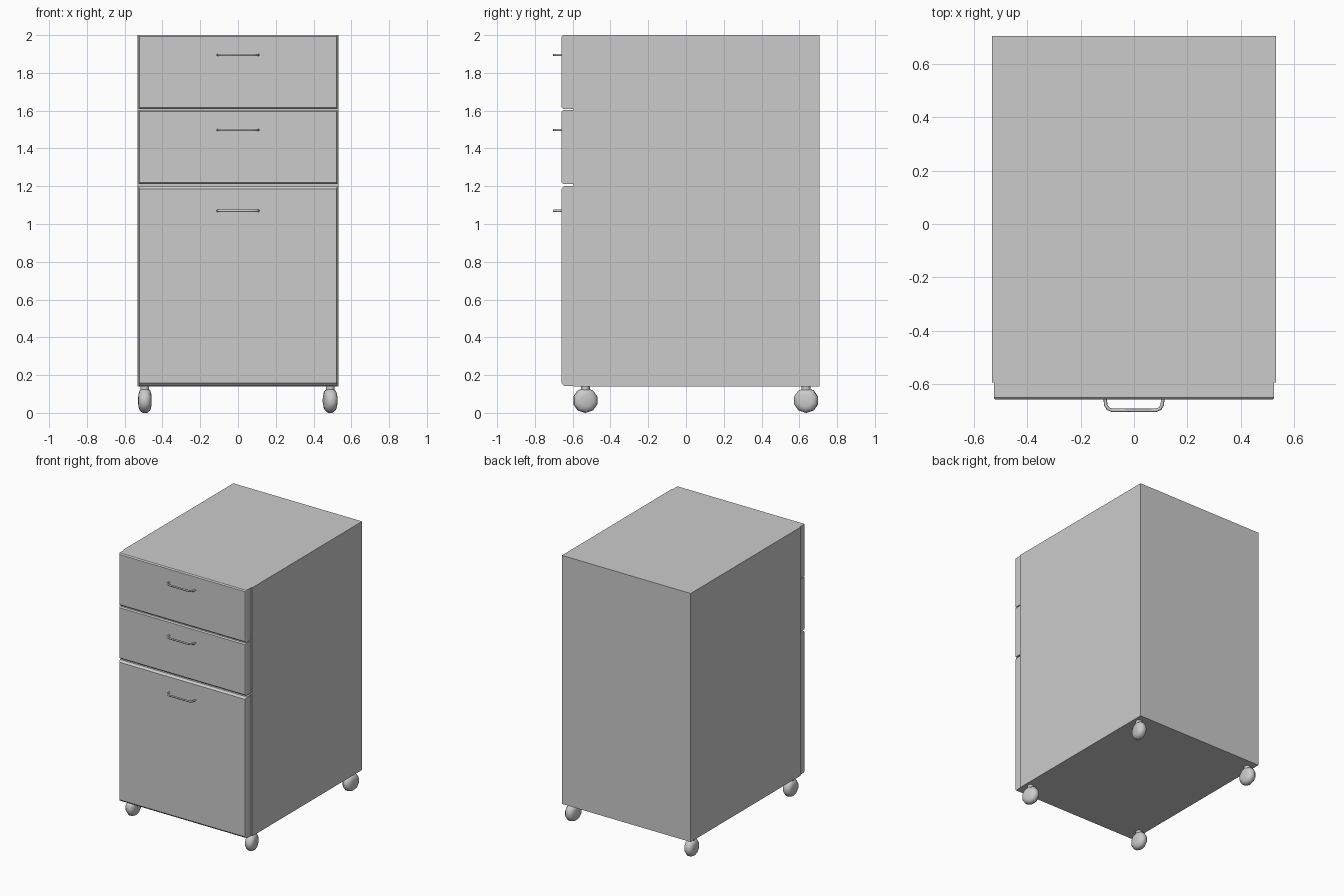
import bpy, bmesh, math
from mathutils import Matrix, Vector

if "Cube" in bpy.data.objects:
    bpy.data.objects.remove(bpy.data.objects["Cube"])


def add_mesh(name, bm):
    bmesh.ops.recalc_face_normals(bm, faces=bm.faces)
    mesh = bpy.data.meshes.new(name)
    bm.to_mesh(mesh)
    bm.free()
    obj = bpy.data.objects.new(name, mesh)
    bpy.context.collection.objects.link(obj)
    return obj


def box(name, lo, hi):
    lo, hi = Vector(lo), Vector(hi)
    bm = bmesh.new()
    bmesh.ops.create_cube(bm, size=1)
    bmesh.ops.scale(bm, vec=hi - lo, verts=bm.verts)
    bmesh.ops.translate(bm, vec=(lo + hi) / 2, verts=bm.verts)
    return add_mesh(name, bm)


def loft(bm, rings):
    """Skin equal-length rings of points and cap both ends."""
    loops = [[bm.verts.new(p) for p in ring] for ring in rings]
    n = len(loops[0])
    for a, b in zip(loops, loops[1:]):
        for i in range(n):
            j = (i + 1) % n
            bm.faces.new((a[i], a[j], b[j], b[i]))
    bm.faces.new(loops[0])
    bm.faces.new(loops[-1])


def drawer_front(name, z0, z1, chamfer):
    # Panel with chamfered front edges
    def ring(y, dx, dz):
        x = 0.526 - dx
        return [(-x, y, z0 + dz), (x, y, z0 + dz), (x, y, z1 - dz), (-x, y, z1 - dz)]
    bm = bmesh.new()
    loft(bm, [ring(-0.594, 0, 0), ring(-0.659 + chamfer, 0, 0),
              ring(-0.659, 0.005, chamfer)])
    return add_mesh(name, bm)


def handle(name, z):
    # Bent rod pull
    curve = bpy.data.curves.new(name, 'CURVE')
    curve.dimensions = '3D'
    curve.bevel_depth = 0.0065
    curve.bevel_resolution = 1
    curve.use_fill_caps = True
    half = [(0.108, -0.655), (0.106, -0.679), (0.098, -0.692), (0.083, -0.699)]
    path = [(-x, y) for x, y in half] + half[::-1]
    spline = curve.splines.new('POLY')
    spline.points.add(len(path) - 1)
    for point, (x, y) in zip(spline.points, path):
        point.co = (x, y, z, 1)
    obj = bpy.data.objects.new(name, curve)
    bpy.context.collection.objects.link(obj)


def caster(name, x, y, yaw):
    # Faceted barrel wheel lathed around its axle, plus a short stem
    profile = [(-0.034, 0.032), (-0.028, 0.053), (-0.012, 0.066),
               (0.012, 0.066), (0.028, 0.053), (0.034, 0.032)]
    sides = 10
    bm = bmesh.new()
    loft(bm, [[(u, r * math.sin(math.tau * i / sides), r * math.cos(math.tau * i / sides))
               for i in range(sides)] for u, r in profile])
    bmesh.ops.rotate(bm, matrix=Matrix.Rotation(yaw, 3, 'Z'), verts=bm.verts)
    bmesh.ops.translate(bm, vec=(x, y, 0.066), verts=bm.verts)
    bmesh.ops.create_cone(bm, cap_ends=True, segments=10, radius1=0.024, radius2=0.024,
                          depth=0.04, matrix=Matrix.Translation((x, y, 0.122)))
    obj = add_mesh(name, bm)
    bpy.ops.object.select_all(action='DESELECT')
    bpy.context.view_layer.objects.active = obj
    obj.select_set(True)
    bpy.ops.object.shade_smooth_by_angle(angle=math.radians(40))


# Cabinet carcass
box("cabinet_body", (-0.533, -0.595, 0.14), (0.533, 0.706, 2.0))

# Drawers and their pulls
for label, z0, z1, chamfer, hz in (("top", 1.61, 2.0, 0.008, 1.895),
                                   ("middle", 1.212, 1.603, 0.008, 1.498),
                                   ("file", 0.143, 1.2, 0.014, 1.07)):
    drawer_front(label + "_drawer_front", z0, z1, chamfer)
    handle(label + "_drawer_handle", hz)

# Four swivelling casters
for label, x, y, yaw in (("front_left", -0.493, -0.533, 0),
                         ("front_right", 0.488, -0.533, 0.2),
                         ("back_left", -0.493, 0.636, 0.05),
                         ("back_right", 0.488, 0.636, -0.15)):
    caster(label + "_caster", x, y, yaw)
